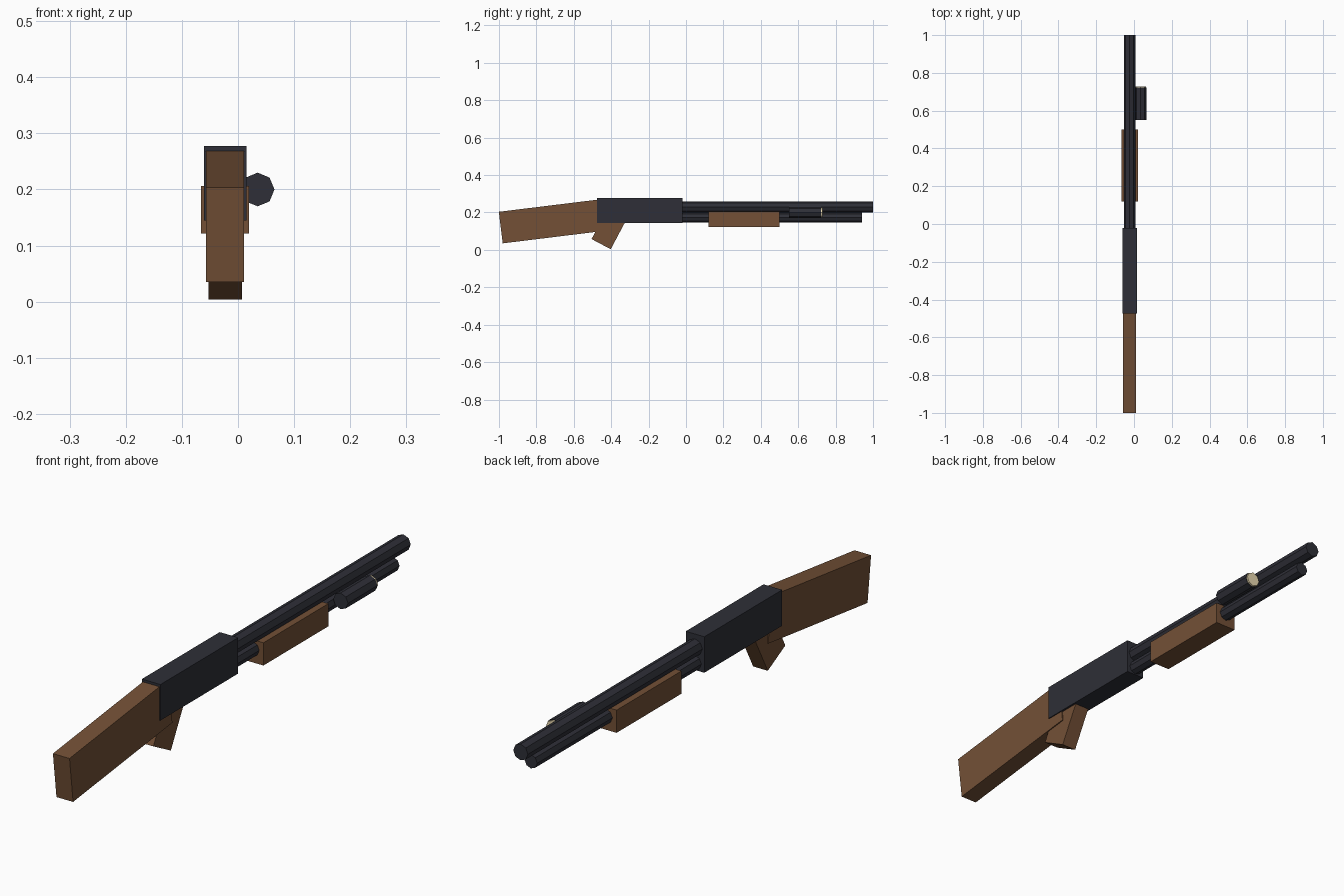
import bpy, math
from mathutils import Matrix, Vector

if "Cube" in bpy.data.objects:
    bpy.data.objects.remove(bpy.data.objects["Cube"])

CX = -0.023  # centre plane of the gun (the side lamp shifts it off x = 0)


def material(name, rgb):
    m = bpy.data.materials.new(name)
    lin = [((c / 255 + 0.055) / 1.055) ** 2.4 for c in rgb]
    m.diffuse_color = (*lin, 1)
    m.use_nodes = True
    m.node_tree.nodes["Principled BSDF"].inputs["Base Color"].default_value = m.diffuse_color
    return m


METAL = material("dark_metal", (46, 47, 55))
WOOD = material("brown_wood", (115, 80, 54))
GLASS = material("cream_lens", (245, 228, 185))


def finish(name, mat):
    ob = bpy.context.object
    ob.name = name
    ob.data.materials.append(mat)
    return ob


def box(name, mat, centre, size, tilt=0.0):
    bpy.ops.mesh.primitive_cube_add(size=1)
    ob = finish(name, mat)
    ob.data.transform(Matrix.Translation(centre)
                      @ Matrix.Rotation(tilt, 4, 'X')
                      @ Matrix.Diagonal((*size, 1)))
    return ob


def tilted_box(name, mat, corner, width, length, height, tilt):
    """Box whose lower rear edge sits at corner (y, z), pitched about x."""
    offset = Matrix.Rotation(tilt, 3, 'X') @ Vector((0, length / 2, height / 2))
    return box(name, mat, Vector((CX, *corner)) + offset,
               (width, length, height), tilt)


def tube(name, mat, x, z, r, y0, y1):
    """Eight-sided cylinder along y with corners on the axes."""
    bpy.ops.mesh.primitive_cylinder_add(vertices=8, radius=r, depth=y1 - y0)
    ob = finish(name, mat)
    ob.data.transform(Matrix.Translation((x, (y0 + y1) / 2, z))
                      @ Matrix.Rotation(math.pi / 2, 4, 'X'))
    return ob


# Receiver and pump handle
box("receiver", METAL, (CX, -0.2475, 0.211), (0.076, 0.455, 0.133))
box("pump_handle", WOOD, (CX, 0.31, 0.164), (0.086, 0.38, 0.084))

# Shoulder stock and grip
tilted_box("stock", WOOD, (-0.98, 0.035), 0.068, 0.585, 0.17, math.radians(7))
tilted_box("grip", WOOD, (-0.505, 0.058), 0.06, 0.116, 0.18, math.radians(-28))

# Barrel and magazine tube
tube("barrel", METAL, CX, 0.23, 0.03, -0.05, 1.0)
tube("magazine_tube", METAL, CX, 0.173, 0.026, -0.05, 0.94)

# Side lamp with lens
tube("lamp_body", METAL, 0.035, 0.20, 0.03, 0.55, 0.722)
tube("lamp_lens", GLASS, 0.035, 0.20, 0.028, 0.72, 0.729)
